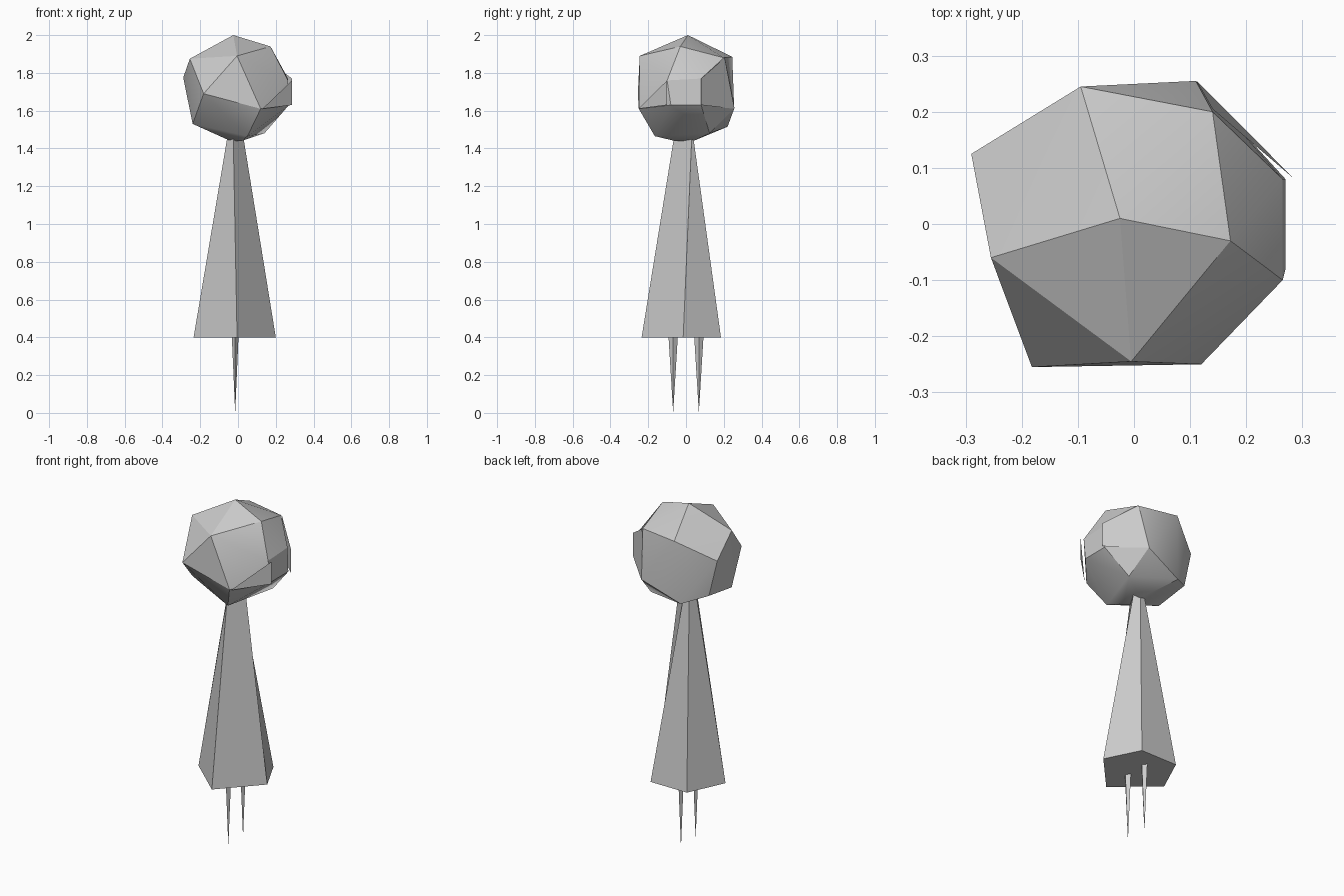
import bpy, bmesh, math
from mathutils import Vector

if "Cube" in bpy.data.objects:
    bpy.data.objects.remove(bpy.data.objects["Cube"])


def make(name, bm):
    bmesh.ops.recalc_face_normals(bm, faces=bm.faces)
    me = bpy.data.meshes.new(name)
    bm.to_mesh(me)
    bm.free()
    ob = bpy.data.objects.new(name, me)
    bpy.context.collection.objects.link(ob)
    return ob


def loft(name, low, z0, high, z1):
    """Closed tapered prism between two outlines."""
    bm = bmesh.new()
    a = [bm.verts.new((x, y, z0)) for x, y in low]
    b = [bm.verts.new((x, y, z1)) for x, y in high]
    n = len(a)
    for i in range(n):
        j = (i + 1) % n
        bm.faces.new((a[i], a[j], b[j], b[i]))
    bm.faces.new(a[::-1])
    bm.faces.new(b)
    return make(name, bm)


# body: tapered five-sided column
loft("body",
     [(0.2, -0.015), (0.1, 0.185), (-0.135, 0.185), (-0.235, -0.03), (-0.005, -0.235)], 0.4,
     [(0.03, 0.03), (-0.01, 0.04), (-0.045, 0.035), (-0.058, -0.015), (-0.025, -0.065)], 1.45)

# legs: thin four-sided spikes
for side, name in ((-1, "front_leg"), (1, "back_leg")):
    bm = bmesh.new()
    tip = bm.verts.new((-0.015, side * 0.068, 0))
    ring = [bm.verts.new((-0.015 + 0.018 * dx, side * 0.068 + 0.025 * dy, 0.41))
            for dx, dy in ((1, 0), (0, 1), (-1, 0), (0, -1))]
    for i in range(4):
        bm.faces.new((tip, ring[i], ring[(i + 1) % 4]))
    bm.faces.new(ring)
    make(name, bm)

# head: irregular faceted boulder from its corner points
corners = [
    (-0.025, 0.01, 2.0), (0.172, -0.03, 1.94),
    (-0.005, -0.245, 1.89), (-0.255, -0.06, 1.875), (-0.095, 0.245, 1.885), (0.14, 0.2, 1.88),
    (-0.29, 0.125, 1.775), (-0.182, -0.255, 1.69),
    (0.265, -0.1, 1.76), (0.265, 0.08, 1.77), (0.27, -0.08, 1.63), (0.27, 0.08, 1.63),
    (0.12, -0.25, 1.61), (0.11, 0.255, 1.61),
    (-0.24, -0.08, 1.53), (-0.24, 0.13, 1.56), (-0.12, 0.22, 1.515),
    (0.14, 0.125, 1.48), (0.05, -0.165, 1.465),
    (-0.01, 0.04, 1.44), (0.02, -0.06, 1.44), (-0.04, -0.03, 1.44)]
bm = bmesh.new()
for c in corners:
    bm.verts.new(c)
res = bmesh.ops.convex_hull(bm, input=bm.verts)
loose = [v for v in bm.verts if not v.link_faces]
bmesh.ops.delete(bm, geom=loose, context='VERTS')
bmesh.ops.dissolve_limit(bm, angle_limit=math.radians(4), verts=bm.verts, edges=bm.edges)
head = make("head", bm)
bpy.context.view_layer.objects.active = head
head.select_set(True)
bpy.ops.object.shade_smooth_by_angle(angle=math.radians(25))

# thin plates lifting off the head's right side
for name, pts in (
        ("front_plate", [(0.13, -0.252, 1.61), (0.286, -0.1, 1.63), (0.286, -0.1, 1.76)]),
        ("back_plate", [(0.11, 0.257, 1.61), (0.286, 0.08, 1.63), (0.286, 0.08, 1.77), (0.14, 0.205, 1.88)])):
    bm = bmesh.new()
    bm.faces.new([bm.verts.new(p) for p in pts])
    make(name, bm)
